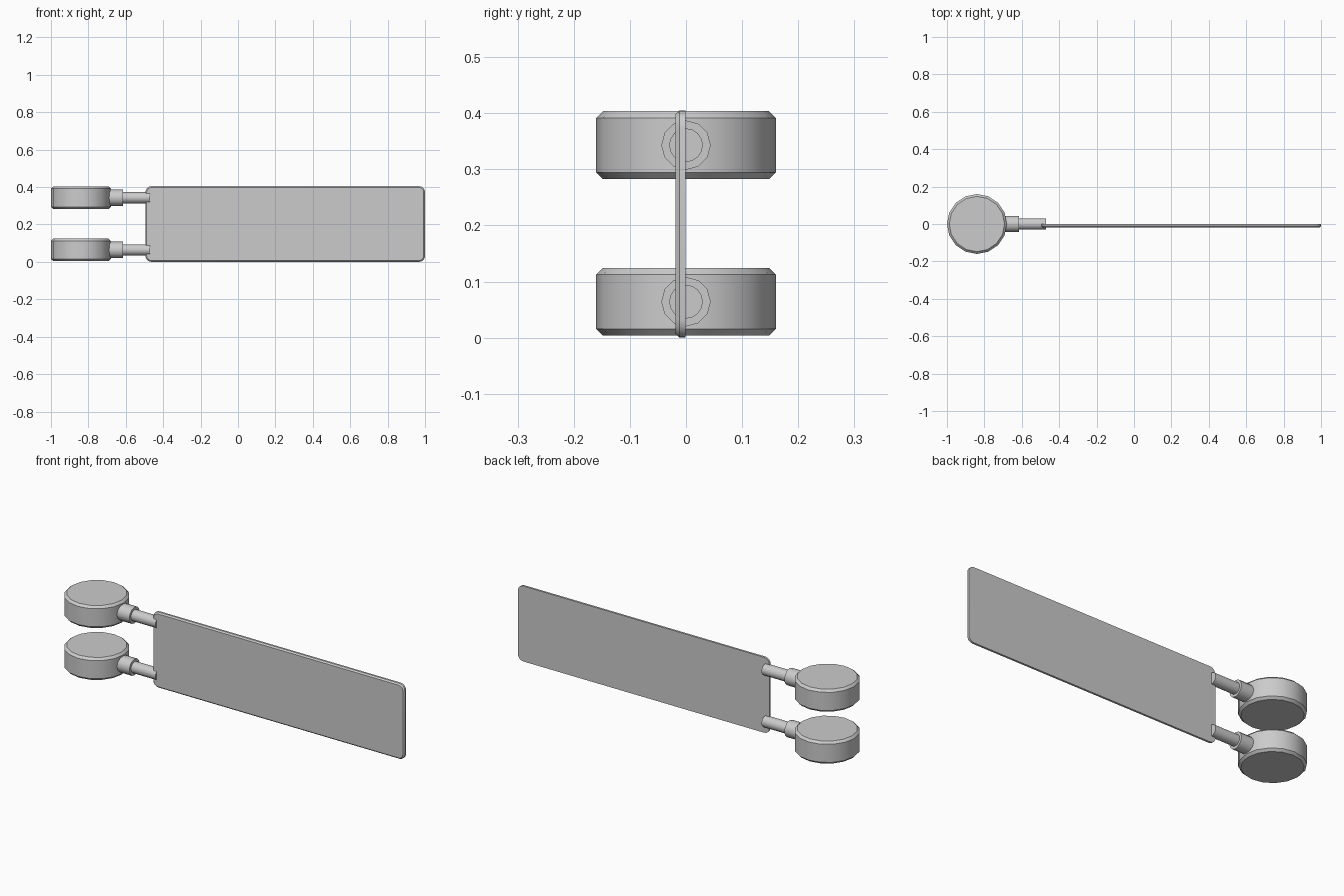
import bpy
import bmesh
import math
from mathutils import Matrix

cube = bpy.data.objects.get("Cube")
if cube:
    bpy.data.objects.remove(cube, do_unlink=True)

# One plain grey for every part
GREY = (0.6, 0.6, 0.6, 1)
grey = bpy.data.materials.new("plain grey")
grey.use_nodes = True
grey.diffuse_color = GREY
grey.node_tree.nodes["Principled BSDF"].inputs["Base Color"].default_value = GREY


def finish(name, bm, angle):
    bmesh.ops.recalc_face_normals(bm, faces=bm.faces[:])
    mesh = bpy.data.meshes.new(name)
    bm.to_mesh(mesh)
    bm.free()
    mesh.materials.append(grey)
    obj = bpy.data.objects.new(name, mesh)
    bpy.context.collection.objects.link(obj)
    bpy.ops.object.select_all(action='DESELECT')
    obj.select_set(True)
    bpy.context.view_layer.objects.active = obj
    bpy.ops.object.shade_smooth_by_angle(angle=math.radians(angle))
    return obj


def cylinder(bm, sides, radius, length, matrix):
    return bmesh.ops.create_cone(bm, cap_ends=True, segments=sides, radius1=radius,
                                 radius2=radius, depth=length, matrix=matrix)["verts"]


def disc(name, z):
    # Round pad with chamfered rims
    bm = bmesh.new()
    cylinder(bm, 16, 0.16, 0.121, Matrix.Translation((-0.84, 0, z)))
    rims = [e for e in bm.edges if abs(e.verts[0].co.z - e.verts[1].co.z) < 0.01]
    bmesh.ops.bevel(bm, geom=rims, offset=0.012, segments=1, affect='EDGES')
    finish(name, bm, 40)


def rod(name, x0, x1, z, radius, sides):
    bm = bmesh.new()
    place = Matrix.Translation(((x0 + x1) / 2, 0, z)) @ Matrix.Rotation(math.pi / 2, 4, 'Y')
    cylinder(bm, sides, radius, x1 - x0, place)
    finish(name, bm, 40)


# Upper and lower arms
for level, z in (("lower", 0.064), ("upper", 0.343)):
    disc(level + "_disc", z)
    rod(level + "_collar", -0.72, -0.615, z, 0.044, 12)
    rod(level + "_rod", -0.66, -0.47, z, 0.03, 16)

# Thin board with rounded corners, chamfered around its front face
bm = bmesh.new()
size = Matrix.Diagonal((1.495, 0.018, 0.405, 1))
bmesh.ops.create_cube(bm, size=1, matrix=Matrix.Translation((0.2525, -0.01, 0.2025)) @ size)
corners = [e for e in bm.edges if abs(e.verts[0].co.y - e.verts[1].co.y) > 0.01]
bmesh.ops.bevel(bm, geom=corners, offset=0.032, segments=4, profile=0.5, affect='EDGES')
front = [e for e in bm.edges if all(v.co.y < -0.015 for v in e.verts)]
bmesh.ops.bevel(bm, geom=front, offset=0.007, segments=1, affect='EDGES')
finish("board", bm, 30)
